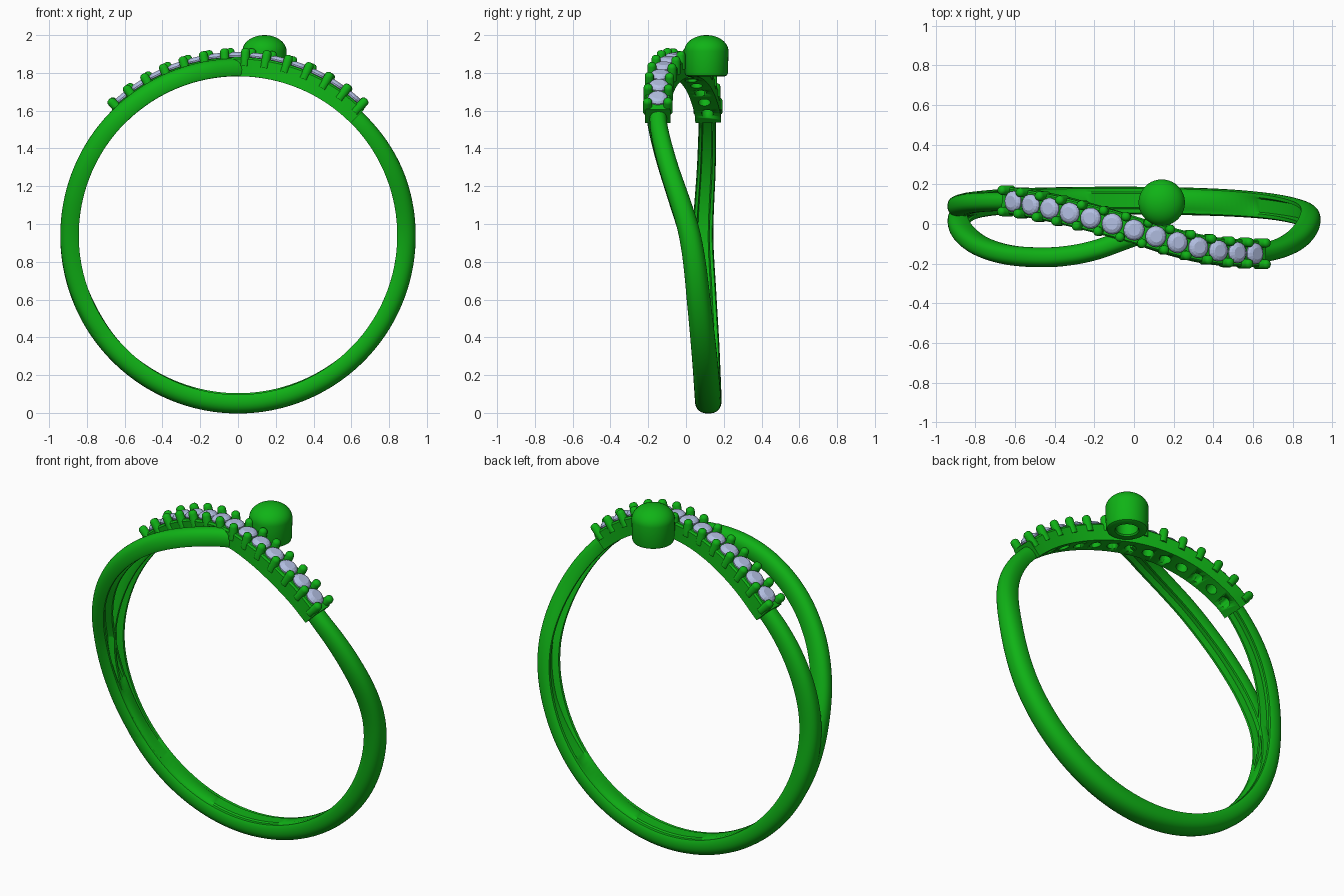
import bpy, bmesh
from math import sin, cos, pi, radians
from mathutils import Vector, Matrix

if "Cube" in bpy.data.objects:
    bpy.data.objects.remove(bpy.data.objects["Cube"])

CZ = 0.94  # height of the ring centre


def material(name, rgb):
    m = bpy.data.materials.new(name)
    m.diffuse_color = (*rgb, 1)
    m.use_nodes = True
    m.node_tree.nodes["Principled BSDF"].inputs["Base Color"].default_value = m.diffuse_color
    return m


GREEN = material("green_metal", (0.005, 0.45, 0.008))
GEM = material("pale_gem", (0.45, 0.52, 0.76))


def finish(name, bm, mat, angle=35):
    bmesh.ops.recalc_face_normals(bm, faces=bm.faces)
    me = bpy.data.meshes.new(name)
    bm.to_mesh(me)
    bm.free()
    ob = bpy.data.objects.new(name, me)
    bpy.context.collection.objects.link(ob)
    me.materials.append(mat)
    bpy.ops.object.select_all(action='DESELECT')
    ob.select_set(True)
    bpy.context.view_layer.objects.active = ob
    if angle:
        bpy.ops.object.shade_smooth_by_angle(angle=radians(angle))
    return ob


def interp(keys, x):
    """Smooth curve through (x, value) keys."""
    if x <= keys[0][0]:
        return keys[0][1]
    if x >= keys[-1][0]:
        return keys[-1][1]
    i = max(k for k in range(len(keys) - 1) if keys[k][0] <= x)

    def slope(k):
        a, b = keys[max(k - 1, 0)], keys[min(k + 1, len(keys) - 1)]
        return (b[1] - a[1]) / (b[0] - a[0])
    (x0, y0), (x1, y1) = keys[i], keys[i + 1]
    h = x1 - x0
    t = (x - x0) / h
    return (y0 * (2*t**3 - 3*t*t + 1) + y1 * (3*t*t - 2*t**3)
            + h * slope(i) * (t**3 - 2*t*t + t) + h * slope(i + 1) * (t**3 - t*t))


def frame(ykeys, deg, r=0.0, u=0.0):
    """Frame on the ring: x along the path, y across it, z outward. Angle 0 is the top."""
    def pt(d, rad):
        a = radians(d)
        return Vector((rad * sin(a), interp(ykeys, d), CZ + rad * cos(a)))
    t = (pt(deg + 0.5, 0.9) - pt(deg - 0.5, 0.9)).normalized()
    n = Vector((sin(radians(deg)), 0, cos(radians(deg))))
    b = n.cross(t).normalized()
    t = b.cross(n)
    m = Matrix((t, b, n)).transposed().to_4x4()
    m.translation = pt(deg, r) + b * u
    return m


def sweep(bm, ykeys, start, end, steps, section):
    """Sweep section(deg) -> [(across, radius)] around the ring."""
    rings = []
    for i in range(steps + 1):
        d = start + (end - start) * i / steps
        rings.append([bm.verts.new(frame(ykeys, d, r, u).translation) for u, r in section(d)])
    n = len(rings[0])
    for a, b in zip(rings, rings[1:]):
        for k in range(n):
            bm.faces.new((a[k], a[(k+1) % n], b[(k+1) % n], b[k]))
    bm.faces.new(rings[0])
    bm.faces.new(rings[-1])


def lathe(bm, profile, matrix, segs):
    """Revolve (radius, height) points about the local z axis; open ends are closed."""
    rings = [[bm.verts.new(matrix @ Vector((r * cos(2*pi*k/segs), r * sin(2*pi*k/segs), z)))
              for k in range(segs)] for r, z in profile]
    for a, b in zip(rings, rings[1:]):
        for k in range(segs):
            bm.faces.new((a[k], a[(k+1) % segs], b[(k+1) % segs], b[k]))
    bm.faces.new(rings[0])
    bm.faces.new(rings[-1])


def band_section(width, outer, groove):
    """Rounded outside, flat inside with a hollow groove."""
    def sec(d):
        w, ro, ri = interp(width, d) / 2, interp(outer, d), 0.843
        h, g = ro - ri, 0.4 * interp(groove, d)
        pts = []
        for k in range(17):
            a = pi * k / 16
            c = cos(a)
            pts.append((w * abs(c)**0.85 * (1 if c > 0 else -1),
                        ri + h * (0.35 + 0.65 * sin(a)**0.9 if 0 < k < 16 else 0.35)))
        inner = [(-0.97, .12), (-0.88, 0), (-0.62, 0), (-0.5, g), (0.5, g), (0.62, 0), (0.88, 0), (0.97, .12)]
        return pts + [(u * w, ri + h * v) for u, v in inner]
    return sec


# Main band: from the right end of the gem channel, round the bottom, to its left end
main_y = [(40, -.148), (50, -.142), (65, -.095), (90, .02), (115, .07), (145, .105), (180, .118),
          (225, .112), (250, .1), (270, .09), (295, .108), (320, .115)]
bm = bmesh.new()
sweep(bm, main_y, 43, 317, 130, band_section(
    [(43, .09), (90, .115), (140, .135), (180, .14), (220, .135), (270, .11), (317, .09)],
    [(43, .925), (75, .94), (285, .94), (317, .925)],
    [(110, 1), (140, 0), (220, 0), (250, 1)]))
finish("main_band", bm, GREEN)

# Split band: leaves the main band on the left and tucks under the channel
split_y = [(-140, .105), (-118, .085), (-105, .062), (-90, .015), (-75, -.055), (-60, -.118), (-45, -.158),
           (-30, -.168), (-20, -.155), (-12, -.128), (-5, -.09), (3, -.045)]
bm = bmesh.new()
sweep(bm, split_y, -138, 1, 80, band_section(
    [(-138, .1), (-90, .1), (0, .1)], [(-138, .93), (-100, .94), (0, .937)],
    [(-138, 0), (-110, 0), (-90, 1)]))
finish("split_band", bm, GREEN)

# Gem channel: squared bar crossing the top diagonally, with a seat hole under each gem
chan_y = [(-46, .118), (-40, .113), (-26, .076), (-13, .028), (0, -.03),
          (13, -.092), (26, -.134), (40, -.149), (46, -.149)]
bm = bmesh.new()
sweep(bm, chan_y, -45, 45, 60, lambda d: [
    (.068, .842), (.068, .933), (.06, .943), (-.06, .943), (-.068, .933), (-.068, .842)])
channel = finish("gem_channel", bm, GREEN)

STEP = 40 / 6
gem_angles = [STEP * (i - 6) for i in range(13)]
bm = bmesh.new()
for d in gem_angles:
    lathe(bm, [(.032, -.15), (.032, .05)], frame(chan_y, d, .95), 16)
cutter = finish("seat_cutter", bm, GREEN)
cutter.hide_render = True
cutter.hide_viewport = True
mod = channel.modifiers.new("seats", 'BOOLEAN')
mod.operation = 'DIFFERENCE'
mod.solver = 'EXACT'
mod.object = cutter

# Gems: faceted round stones
bm = bmesh.new()
for d in gem_angles:
    lathe(bm, [(.004, -.045), (.053, -.005), (.053, .002), (.044, .013), (.03, .02)],
          frame(chan_y, d, .95), 16)
finish("gems", bm, GEM, 0)

# Prongs: a pair of round-headed pins between gems
bm = bmesh.new()
prong = [(.024, -.05), (.024, .026), (.021, .036), (.013, .043), (.004, .045)]
for i in range(14):
    for u in (-.054, .054):
        lathe(bm, prong, frame(chan_y, STEP * (i - 6.5), .947, u), 14)
finish("prongs", bm, GREEN)

# Domed stud beside the channel, hollow underneath
stud = [(.002, 1.87), (.06, 1.87), (.06, 1.79), (.066, 1.782), (.098, 1.782), (.109, 1.787), (.114, 1.8)]
stud += [(.117 * cos(a), 1.915 + .085 * sin(a)) for a in (pi / 2 * k / 12 * .99 for k in range(13))]
bm = bmesh.new()
lathe(bm, stud, Matrix.Translation((.14, .108, 0)), 40)
finish("domed_stud", bm, GREEN)
